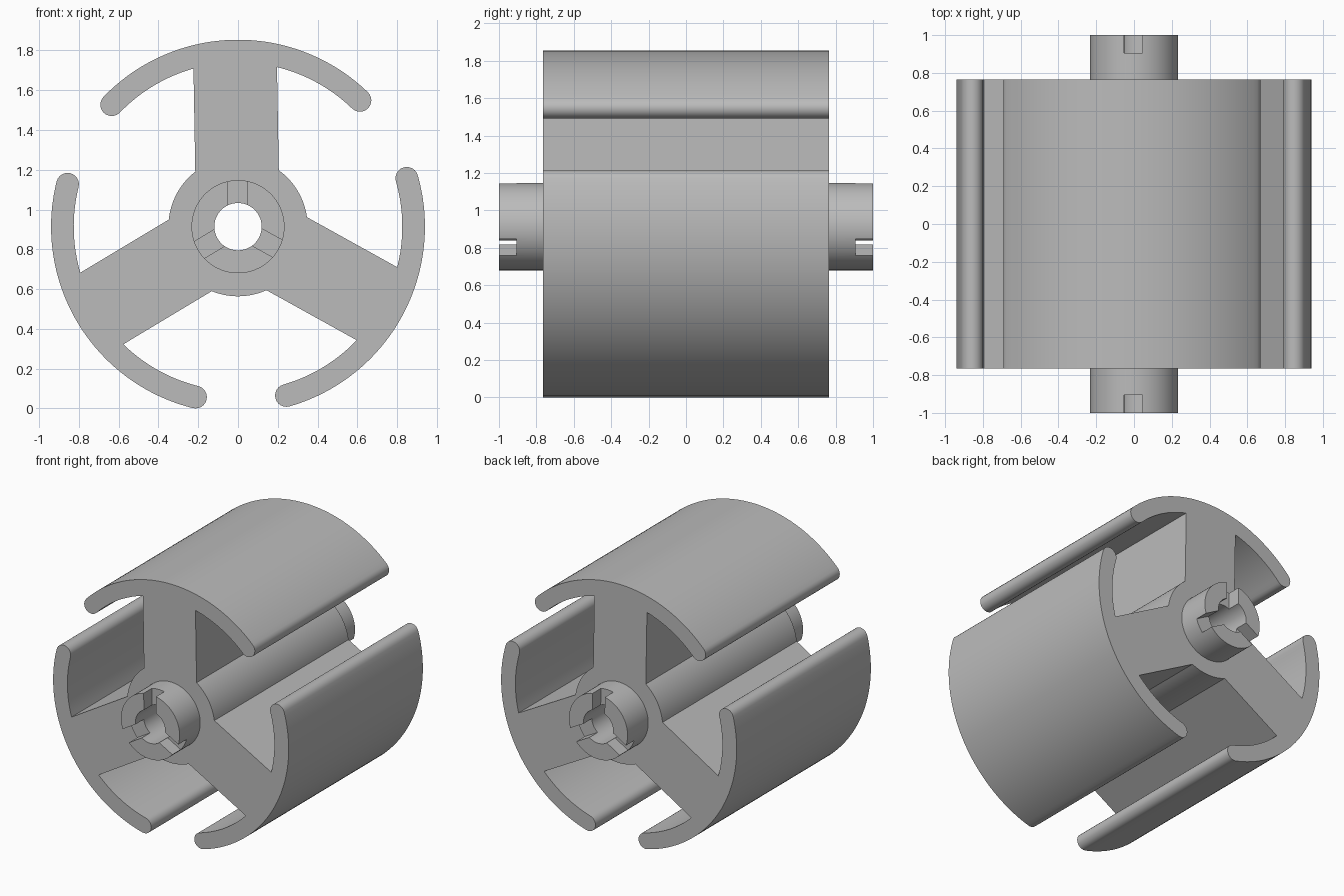
import bpy
import bmesh
from math import sin, cos, asin, radians, pi

cube = bpy.data.objects.get("Cube")
if cube:
    bpy.data.objects.remove(cube, do_unlink=True)

# Main dimensions
CZ = 0.914                     # axis height
TILT = radians(1.0)            # slight turn of the whole rotor
R_OUT, TIP = 0.94, 0.057       # shoe outer radius, rounded tip radius
R_MID, R_IN = R_OUT - TIP, R_OUT - 2 * TIP
SPAN = radians(45)             # half angle of each shoe
ARM = 0.21                     # half width of an arm
R_HUB, R_COLLAR, R_BORE = 0.35, 0.234, 0.119
Y_BODY, Y_END, SLOT_DEPTH, SLOT_W = 0.765, 1.0, 0.095, 0.098
ARM_ANGLES = [pi / 2 + TILT + k * 2 * pi / 3 for k in range(3)]

grey = bpy.data.materials.new("plain grey")
grey.use_nodes = True
colour = (0.5, 0.5, 0.5, 1)
grey.diffuse_color = colour
grey.node_tree.nodes["Principled BSDF"].inputs["Base Color"].default_value = colour


def polar(r, a):
    return (r * cos(a), r * sin(a))


def arc(r, a0, a1, n):
    return [polar(r, a0 + (a1 - a0) * i / n) for i in range(n + 1)]


def extrude(name, outline, y0, y1):
    """Extrude an outline in the x-z plane, measured from the axis, along y."""
    bm = bmesh.new()
    face = bm.faces.new([bm.verts.new((x, y0, z + CZ)) for x, z in outline])
    top = bmesh.ops.extrude_face_region(bm, geom=[face])["geom"]
    verts = [v for v in top if isinstance(v, bmesh.types.BMVert)]
    bmesh.ops.translate(bm, verts=verts, vec=(0, y1 - y0, 0))
    bmesh.ops.recalc_face_normals(bm, faces=bm.faces)
    mesh = bpy.data.meshes.new(name)
    bm.to_mesh(mesh)
    bm.free()
    mesh.materials.append(grey)
    obj = bpy.data.objects.new(name, mesh)
    bpy.context.collection.objects.link(obj)
    return obj


def activate(obj):
    bpy.ops.object.select_all(action='DESELECT')
    obj.select_set(True)
    bpy.context.view_layer.objects.active = obj


def cut(obj, cutter):
    activate(obj)
    mod = obj.modifiers.new("cut", 'BOOLEAN')
    mod.operation, mod.solver, mod.object = 'DIFFERENCE', 'EXACT', cutter
    bpy.ops.object.modifier_apply(modifier=mod.name)
    bpy.data.objects.remove(cutter, do_unlink=True)


def circle(r, n=72):
    return arc(r, 0, 2 * pi, n)[:-1]


def tip(a, t0):
    """Half-round end of a shoe, centred at angle a."""
    pts = []
    for i in range(1, 12):
        t = t0 + pi * i / 12
        r, s = R_MID + TIP * cos(t), TIP * sin(t)
        pts.append((r * cos(a) - s * sin(a), r * sin(a) + s * cos(a)))
    return pts


# Rotor body: hub, three arms and three curved shoes in one outline
hub_a, root_a = asin(ARM / R_HUB), asin(ARM / R_IN)
outline = []
for a in ARM_ANGLES:
    outline += arc(R_IN, a - root_a, a - SPAN, 16)
    outline += tip(a - SPAN, pi)
    outline += arc(R_OUT, a - SPAN, a + SPAN, 48)
    outline += tip(a + SPAN, 0)
    outline += arc(R_IN, a + SPAN, a + root_a, 16)
    outline += arc(R_HUB, a + hub_a, a + 2 * pi / 3 - hub_a, 16)
body = extrude("rotor_body", outline, -Y_BODY, Y_BODY)
cut(body, extrude("bore_cutter", circle(R_BORE), -1.2, 1.2))
parts = [body]

# End collars with three radial drive slots each
for name, side in (("front_collar", -1), ("back_collar", 1)):
    collar = extrude(name, circle(R_COLLAR), side * Y_BODY, side * Y_END)
    cut(collar, extrude("bore_cutter", circle(R_BORE), -1.2, 1.2))
    for a in ARM_ANGLES:
        u, w = polar(1, a), SLOT_W / 2
        box = [(u[0] * r - u[1] * s, u[1] * r + u[0] * s)
               for r, s in ((0.06, -w), (0.3, -w), (0.3, w), (0.06, w))]
        cut(collar, extrude("slot_cutter", box, side * (Y_END - SLOT_DEPTH), side * 1.1))
    parts.append(collar)

for obj in parts:
    activate(obj)
    bpy.ops.object.shade_smooth_by_angle(angle=radians(30))
